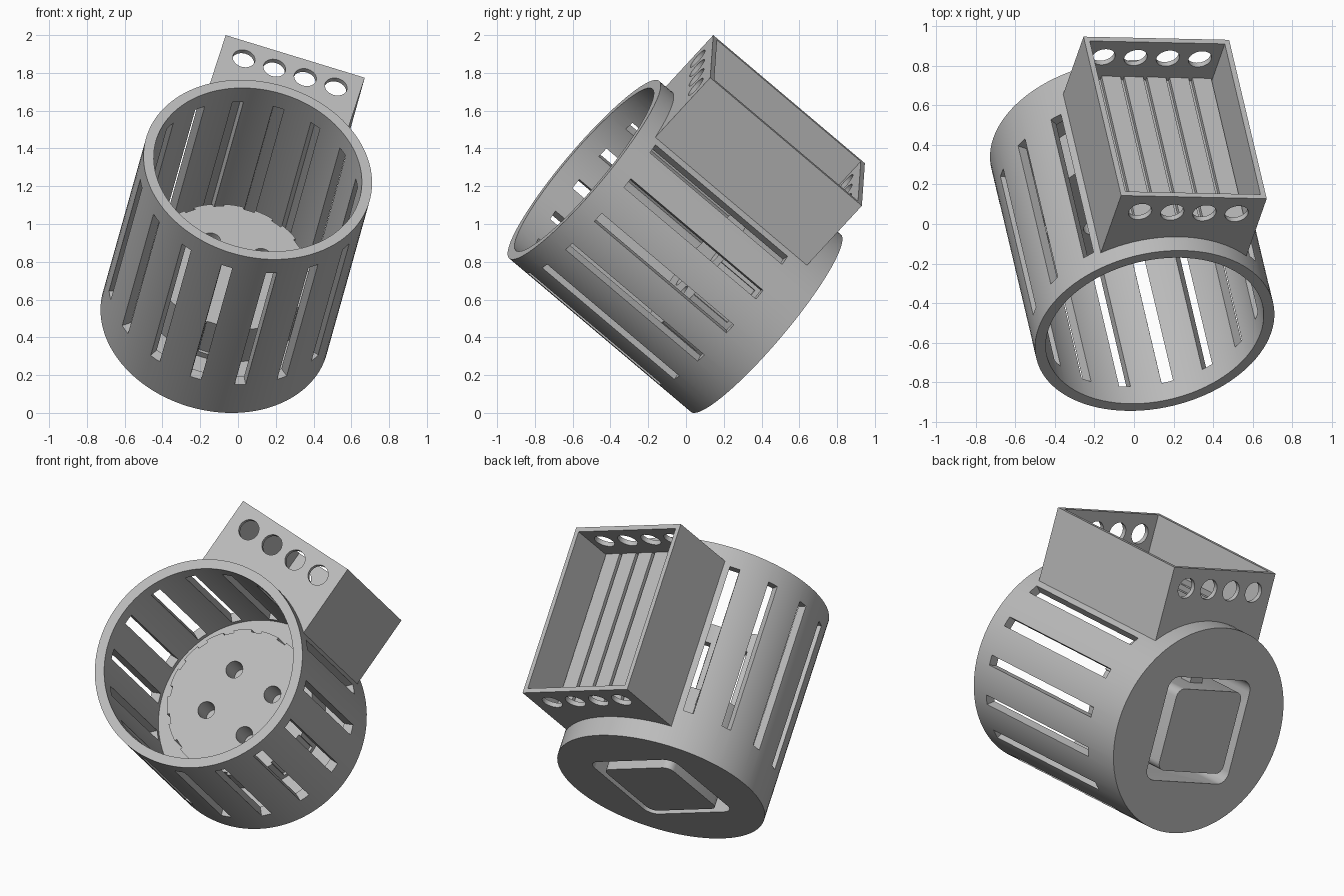
import bpy, bmesh, math
from mathutils import Matrix, Vector

if "Cube" in bpy.data.objects:
    bpy.data.objects.remove(bpy.data.objects["Cube"])

grey = bpy.data.materials.new("plain grey")
grey.use_nodes = True
grey.diffuse_color = (0.5, 0.5, 0.5, 1)
grey.node_tree.nodes["Principled BSDF"].inputs["Base Color"].default_value = (0.5, 0.5, 0.5, 1)

# Local frame: x across the box, y out through the box, z along the cup
AXIS = Vector((0.178, -0.752, 0.635)).normalized()
ACROSS = Vector((0.958, -0.033, -0.282))
ACROSS = (ACROSS - AXIS * ACROSS.dot(AXIS)).normalized()
OUT = AXIS.cross(ACROSS)
BASE = Vector((-0.123, 0.423, 0.475))
POSE = Matrix((ACROSS, OUT, AXIS)).transposed().to_4x4()
POSE.translation = BASE

R, RI, LENGTH = 0.615, 0.56, 1.28
PLATFORM_R, PLATFORM_T = 0.43, 0.47
HALF_W, TOP, WALL = 0.385, 0.92, 0.028
T0, T1 = 0.12, 1.188


def add_object(name, bm):
    bmesh.ops.recalc_face_normals(bm, faces=bm.faces[:])
    mesh = bpy.data.meshes.new(name)
    bm.to_mesh(mesh)
    bm.free()
    mesh.materials.append(grey)
    ob = bpy.data.objects.new(name, mesh)
    bpy.context.collection.objects.link(ob)
    return ob


def add_box(bm, x0, x1, y0, y1, z0, z1, turn=0):
    m = Matrix.Translation(((x0 + x1) / 2, (y0 + y1) / 2, (z0 + z1) / 2))
    m = Matrix.Rotation(turn, 4, "Z") @ m @ Matrix.Diagonal((x1 - x0, y1 - y0, z1 - z0, 1))
    bmesh.ops.create_cube(bm, size=1, matrix=m)


def add_cylinder(bm, x, y, z0, z1, r, n=32):
    bmesh.ops.create_cone(bm, cap_ends=True, segments=n, radius1=r, radius2=r,
                          depth=z1 - z0, matrix=Matrix.Translation((x, y, (z0 + z1) / 2)))


def add_rounded_square(bm, half, r, z0, z1, steps=6):
    ring = []
    for q in range(4):
        mid = math.pi / 4 + q * math.pi / 2
        cx = math.copysign(half - r, math.cos(mid))
        cy = math.copysign(half - r, math.sin(mid))
        for i in range(steps + 1):
            a = (q + i / steps) * math.pi / 2
            ring.append(bm.verts.new((cx + r * math.cos(a), cy + r * math.sin(a), z0)))
    face = bm.faces.new(ring)
    ext = bmesh.ops.extrude_face_region(bm, geom=[face])
    top = [v for v in ext["geom"] if isinstance(v, bmesh.types.BMVert)]
    bmesh.ops.translate(bm, verts=top, vec=(0, 0, z1 - z0))
    if face.is_valid is False or len(bm.faces) == 0:
        return
    if not any(all(abs(v.co.z - z0) < 1e-6 for v in f.verts) for f in bm.faces):
        bm.faces.new(ring)


def cut(ob, cutter):
    mod = ob.modifiers.new("cut", "BOOLEAN")
    mod.operation = "DIFFERENCE"
    mod.solver = "EXACT"
    mod.object = cutter
    bpy.context.view_layer.update()
    done = bpy.data.meshes.new_from_object(ob.evaluated_get(bpy.context.evaluated_depsgraph_get()))
    ob.modifiers.clear()
    ob.data = done


# Turned cup with a raised round platform inside
bm = bmesh.new()
profile = [(0, 0), (R, 0), (R, LENGTH), (RI, LENGTH), (RI, 0.2),
           (PLATFORM_R, 0.2), (PLATFORM_R, PLATFORM_T), (0, PLATFORM_T)]
verts = [bm.verts.new((r, 0, z)) for r, z in profile]
edges = [bm.edges.new(pair) for pair in zip(verts, verts[1:])]
bmesh.ops.spin(bm, geom=verts + edges, cent=(0, 0, 0), axis=(0, 0, 1),
               angle=math.tau, steps=96, use_duplicate=False)
bmesh.ops.remove_doubles(bm, verts=bm.verts[:], dist=1e-4)
cup = add_object("slotted_cup", bm)

# Sixteen long slots that also notch the platform
bm = bmesh.new()
for i in range(16):
    add_box(bm, -0.03, 0.03, 0.415, 0.75, 0.235, 1.165, i * math.tau / 16)
slots = add_object("slot_cutter", bm)

# Square pocket in the underside
bm = bmesh.new()
add_rounded_square(bm, 0.31, 0.07, -0.1, 0.4)
pocket = add_object("pocket_cutter", bm)

# Four holes in the platform
bm = bmesh.new()
for x in (-0.14, 0.14):
    for y in (-0.14, 0.14):
        add_cylinder(bm, x, y, 0.3, 0.6, 0.05)
holes = add_object("platform_hole_cutter", bm)

# Block standing in the pocket
bm = bmesh.new()
add_rounded_square(bm, 0.245, 0.05, -0.015, 0.42)
block = add_object("pocket_block", bm)

# Small bridge between block and pocket wall
bm = bmesh.new()
add_box(bm, -0.045, 0.045, 0.23, 0.32, 0.12, 0.2)
bridge = add_object("pocket_bridge", bm)

# Open tray saddled on the cup
bm = bmesh.new()
add_box(bm, -HALF_W, HALF_W, 0.47, TOP, T0, T1)
tray = add_object("side_tray", bm)

bm = bmesh.new()
add_box(bm, WALL - HALF_W, HALF_W - WALL, 0.63, TOP + 0.2, T0 + WALL, T1 - WALL)
hollow = add_object("tray_hollow_cutter", bm)

bm = bmesh.new()
add_cylinder(bm, 0, 0, -0.2, 1.6, R - 0.003, 96)
saddle = add_object("saddle_cutter", bm)

# Row of round holes through both tray ends
bm = bmesh.new()
for i in range(4):
    add_cylinder(bm, (i - 1.5) * 0.17, TOP - 0.12, T0 - 0.1, T1 + 0.1, 0.06)
end_holes = add_object("end_hole_cutter", bm)

# Flat strips along the tray floor
bm = bmesh.new()
for i in range(6):
    x = (i - 2.5) * 0.12
    add_box(bm, x - 0.05, x + 0.05, 0.625, 0.655, T0 + WALL - 0.005, T1 - WALL + 0.005)
strips = add_object("tray_floor_strips", bm)

for target, cutters in ((cup, (slots, pocket, holes)), (block, (holes,)),
                        (tray, (hollow, saddle, end_holes))):
    for c in cutters:
        cut(target, c)

for c in (slots, pocket, holes, hollow, saddle, end_holes):
    bpy.data.objects.remove(c)

# Tilt everything into its resting pose and keep hard edges sharp
parts = (cup, block, bridge, tray, strips)
for ob in parts:
    ob.data.transform(POSE)
    bpy.ops.object.select_all(action="DESELECT")
    ob.select_set(True)
    bpy.context.view_layer.objects.active = ob
    bpy.ops.object.shade_smooth_by_angle(angle=math.radians(30))
